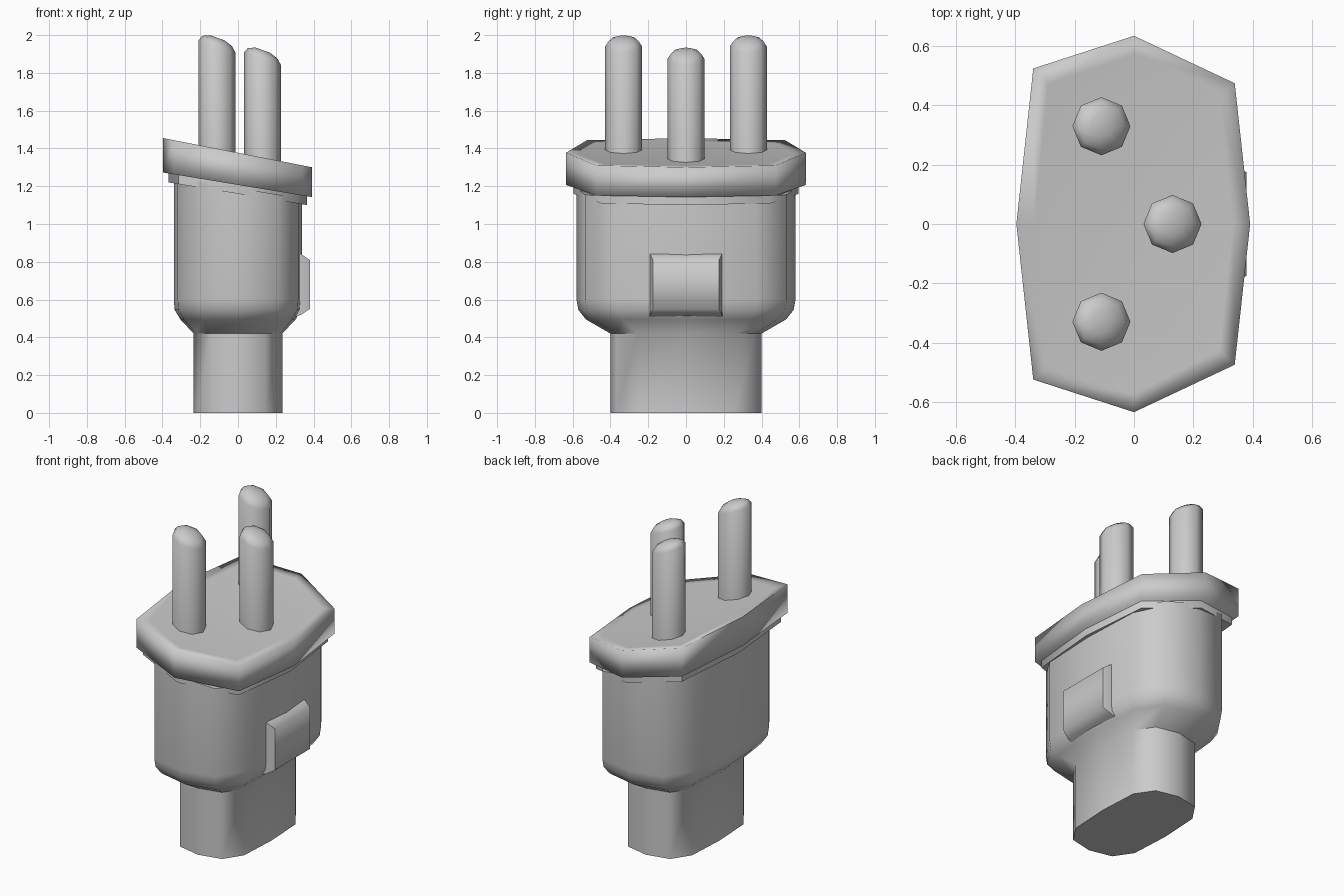
import bpy, bmesh, math
from mathutils import Vector

if "Cube" in bpy.data.objects:
    bpy.data.objects.remove(bpy.data.objects["Cube"])


def loft(name, rings, angle=180):
    """Skin a stack of counter-clockwise rings, bottom to top, with end caps."""
    bm = bmesh.new()
    loops = [[bm.verts.new(p) for p in ring] for ring in rings]
    n = len(loops[0])
    for a, b in zip(loops, loops[1:]):
        for i in range(n):
            j = (i + 1) % n
            bm.faces.new((a[i], a[j], b[j], b[i]))
    bm.faces.new(loops[0][::-1])
    bm.faces.new(loops[-1])
    bmesh.ops.recalc_face_normals(bm, faces=bm.faces)
    mesh = bpy.data.meshes.new(name)
    bm.to_mesh(mesh)
    bm.free()
    ob = bpy.data.objects.new(name, mesh)
    bpy.context.collection.objects.link(ob)
    bpy.ops.object.select_all(action='DESELECT')
    ob.select_set(True)
    bpy.context.view_layer.objects.active = ob
    bpy.ops.object.shade_smooth_by_angle(angle=math.radians(angle))
    return ob


def tilted(outline, sx, sy, z, slope):
    """Scaled copy of an outline lying on a plane that falls towards +x."""
    return [Vector((x * sx, y * sy, z - slope * x * sx)) for x, y in outline]


# body: rounded 12-sided section, narrow cord neck widening to the housing
quarter = [(1, 0), (.94, .64), (.62, .92), (0, 1)]
half = quarter + [(-x, y) for x, y in quarter[-2::-1]]
section = half + [(x, -y) for x, y in half[-2:0:-1]]
body_rings = [(.235, .40, 0, 0), (.235, .40, .42, 0), (.305, .53, .495, 0),
              (.335, .57, .545, 0), (.34, .58, .60, 0), (.34, .58, 1.19, .163)]
loft("plug_body", [tilted(section, *r) for r in body_rings], 50)

# thumb rest on the +x side
pad = []
for x, y, low, high in [(.28, .195, .50, .86), (.335, .19, .52, .84), (.38, .175, .55, .81)]:
    pad.append([(x, -y, low), (x, y, low), (x, y, high), (x, -y, high)])
loft("thumb_rest", pad, 60)

# sloping flange: eight-sided, with a thin lip beneath
upper = [(.392, 0), (.34, .475), (0, .635), (-.34, .525), (-.397, 0)]
octagon = upper + [(x, -y) for x, y in upper[-2:0:-1]]
loft("flange_lip", [tilted(octagon, .93, .94, 1.16, .163),
                    tilted(octagon, .93, .94, 1.22, .163)], 60)
loft("flange", [tilted(octagon, 1, 1, 1.207, .165),
                tilted(octagon, 1, 1, 1.377, .196),
                tilted(octagon, .85, .9, 1.371, .196)], 100)

# three round pins with slanted domed tips
dome = [(.098, 1.94), (.078, 1.969), (.038, 1.986)]
for name, px, py, drop in [("left_pin", -.11, -.33, 0), ("right_pin", -.11, .33, 0),
                           ("middle_pin", .13, 0, .065)]:
    rings = []
    for r, z, slope in [(.098, 1.25, 0)] + [(r, z - drop, .35) for r, z in dome]:
        circle = [(math.cos(k * math.tau / 8), math.sin(k * math.tau / 8)) for k in range(8)]
        rings.append([p + Vector((px, py, 0)) for p in tilted(circle, r, r, z, slope)])
    loft(name, rings, 75)
